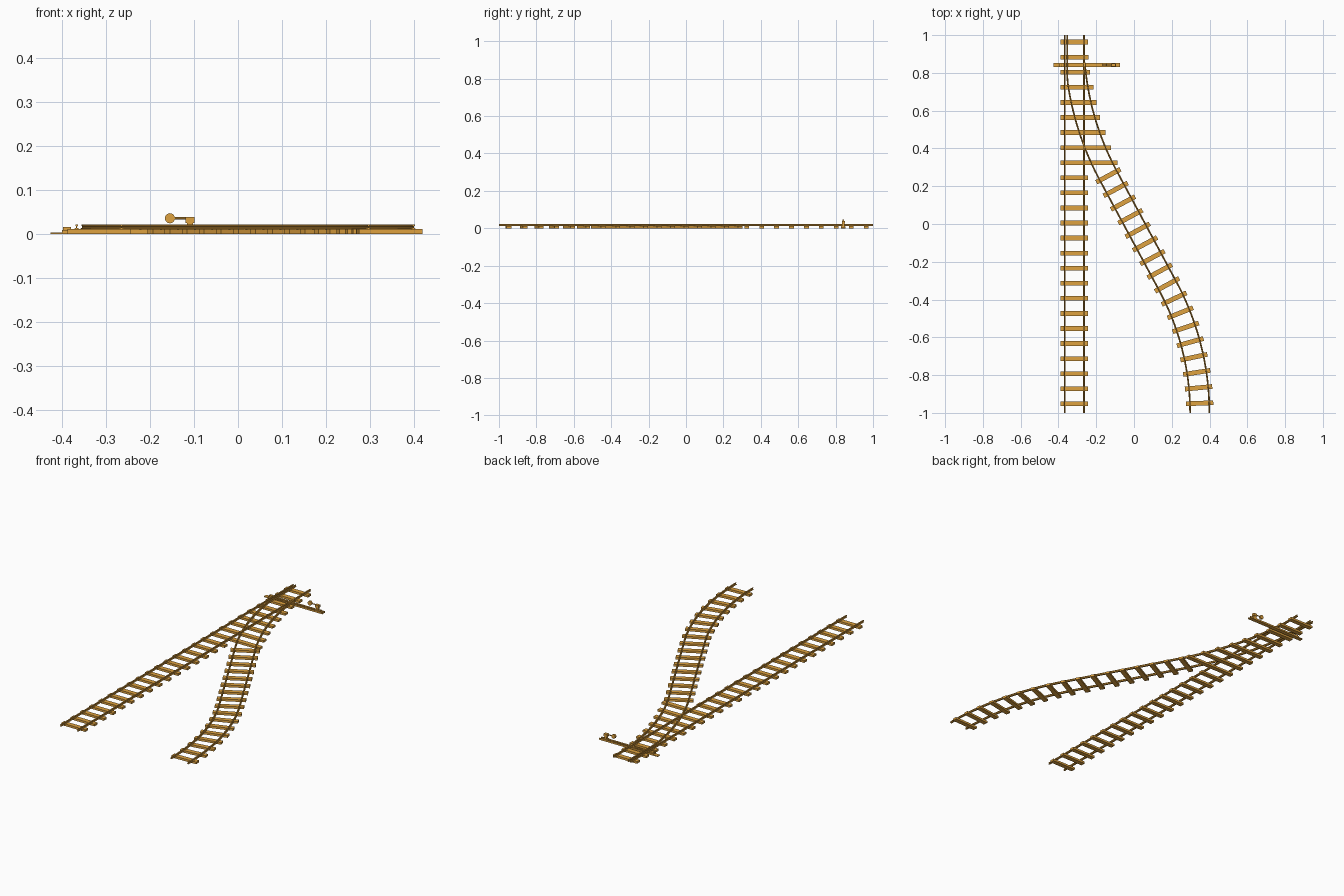
import bpy, bmesh, math
from mathutils import Vector, Matrix

if "Cube" in bpy.data.objects:
    bpy.data.objects.remove(bpy.data.objects["Cube"])

mat = bpy.data.materials.new("ochre")
mat.diffuse_color = (0.74, 0.36, 0.05, 1)
mat.use_nodes = True
mat.node_tree.nodes["Principled BSDF"].inputs["Base Color"].default_value = mat.diffuse_color

TIE_H, RAIL_TOP = 0.0115, 0.022
GAUGE, X0 = 0.051, -0.316            # half gauge, straight track centre
A = math.radians(28.3)               # angle of the branch between its two curves
R1, R2, LINE = 1.507, 1.416, 0.664
S1, Y0 = R1 * A, 0.97
S2 = S1 + LINE
END = S2 + R2 * A


def finish(name, bm):
    bmesh.ops.recalc_face_normals(bm, faces=bm.faces)
    me = bpy.data.meshes.new(name)
    bm.to_mesh(me)
    bm.free()
    me.materials.append(mat)
    ob = bpy.data.objects.new(name, me)
    bpy.context.collection.objects.link(ob)
    return ob


def add_box(bm, centre, size, angle=0):
    m = Matrix.Translation(centre) @ Matrix.Rotation(angle, 4, 'Z') @ Matrix.Diagonal((*size, 1))
    bmesh.ops.create_cube(bm, size=1, matrix=m)


def box(name, x0, x1, y0, y1, z0, z1):
    bm = bmesh.new()
    add_box(bm, ((x0 + x1) / 2, (y0 + y1) / 2, (z0 + z1) / 2), (x1 - x0, y1 - y0, z1 - z0))
    return finish(name, bm)


def cylinder(name, centre, radius, depth, axis, sides=20):
    bm = bmesh.new()
    rot = Vector((0, 0, 1)).rotation_difference(Vector(axis)).to_matrix().to_4x4()
    bmesh.ops.create_cone(bm, cap_ends=True, segments=sides, radius1=radius, radius2=radius,
                          depth=depth, matrix=Matrix.Translation(centre) @ rot)
    return finish(name, bm)


# branch centre line: curve, straight, opposite curve
def branch(s):
    a = min(max(s, 0), S1) / R1
    p = Vector((X0 + R1 * (1 - math.cos(a)), Y0 - R1 * math.sin(a)))
    if s < 0:
        p.y -= s
    if s > S1:
        p += Vector((math.sin(A), -math.cos(A))) * (min(s, S2) - S1)
    if s > S2:
        a = A - (s - S2) / R2
        p += R2 * Vector((math.cos(a) - math.cos(A), math.sin(a) - math.sin(A)))
    return p, a


# rail cross-section: foot, web, head
half = [(0.0045, TIE_H - 0.0005), (0.0045, 0.0130), (0.0012, 0.0145), (0.0012, 0.0178),
        (0.0030, 0.0188), (0.0030, 0.0214), (0.0022, RAIL_TOP)]
PROFILE = half + [(-x, z) for x, z in reversed(half)]


def rail(name, path):
    bm = bmesh.new()
    rings = [[bm.verts.new((p.x + math.cos(a) * u, p.y + math.sin(a) * u, z)) for u, z in PROFILE]
             for p, a in path]
    n = len(PROFILE)
    for r, q in zip(rings, rings[1:]):
        for i in range(n):
            j = (i + 1) % n
            bm.faces.new((r[i], r[j], q[j], q[i]))
    bm.faces.new(rings[0])
    bm.faces.new(rings[-1])
    return finish(name, bm)


def branch_rail(name, start, side, min_x):
    path = []
    for i in range(61):
        p, a = branch(start + (END - start) * i / 60)
        p = p + side * GAUGE * Vector((math.cos(a), math.sin(a)))
        p.x = max(p.x, min_x)
        path.append((p, a))
    path[-1][0].y = -1
    return rail(name, path)


# straight rails
for side, label in ((-1, "left"), (1, "right")):
    x = X0 + side * GAUGE
    rail("straight_rail_" + label, [(Vector((x, 1)), 0), (Vector((x, -1)), 0)])

# branch rails, with the left one starting as a switch blade
branch_rail("branch_rail_left", -0.03, -1, -0.3535)
branch_rail("branch_rail_right", 0.12, 1, -0.2620)

# straight track ties, lengthened where both tracks share them
bm = bmesh.new()
shared = [-0.244, -0.240, -0.232, -0.215, -0.199, -0.179, -0.151, -0.121, -0.088]
for i in range(25):
    y = 0.963 - i * 0.0798
    right = shared[i] if i < len(shared) else -0.244
    add_box(bm, ((right - 0.388) / 2, y, TIE_H / 2), (right + 0.388, 0.025, TIE_H))
finish("straight_ties", bm)

# branch ties
bm = bmesh.new()
for i in range(17):
    p, a = branch(S1 + i * 0.082)
    add_box(bm, (p.x, p.y, TIE_H / 2), (0.145, 0.025, TIE_H), a)
finish("branch_ties", bm)

# switch machine: base plate, side bars, throw rod
YS = 0.841
box("switch_base_plate", -0.426, -0.074, YS - 0.011, YS + 0.011, 0, 0.004)
for d in (-1, 1):
    box("switch_side_bar", -0.40, -0.074, YS + d * 0.0085 - 0.0025, YS + d * 0.0085 + 0.0025, 0.003, 0.009)
box("throw_rod", -0.38, -0.10, YS - 0.003, YS + 0.003, 0.008, 0.0115)
box("rod_end_block", -0.398, -0.380, YS - 0.007, YS + 0.007, 0.003, 0.016)

# switch stand with weighted lever
box("stand_foot", -0.122, -0.094, YS - 0.009, YS + 0.009, 0.003, 0.012)
box("stand_post", -0.116, -0.102, YS - 0.006, YS + 0.006, 0.011, 0.026)
box("stand_head", -0.119, -0.099, YS - 0.008, YS + 0.008, 0.025, 0.039)
cylinder("lever", (-0.128, YS, 0.036), 0.0028, 0.052, (1, 0, 0), 10)
cylinder("lever_weight", (-0.155, YS, 0.036), 0.0115, 0.010, (0, 1, 0), 20)
